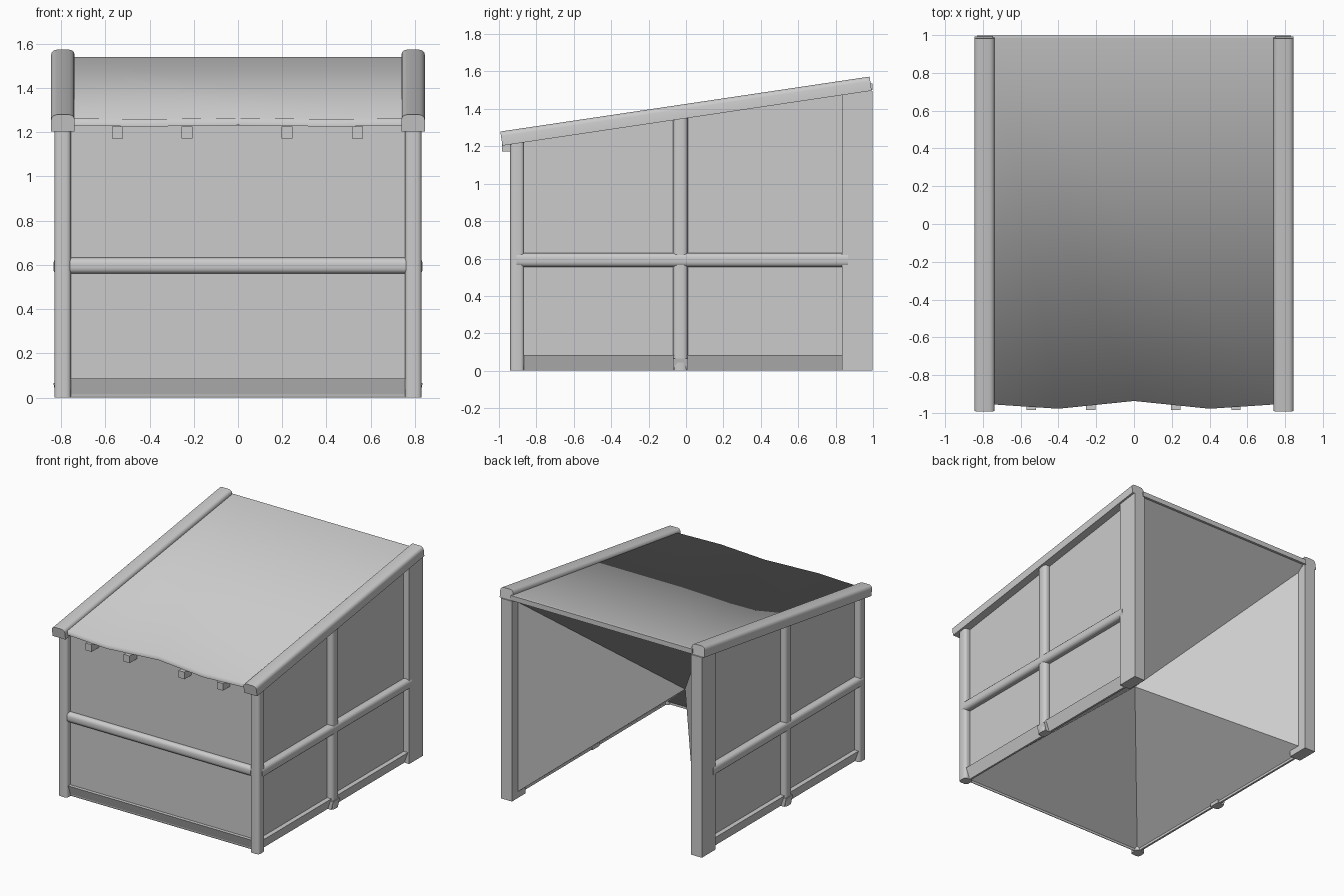
import bpy, bmesh, math
from mathutils import Matrix

if "Cube" in bpy.data.objects:
    bpy.data.objects.remove(bpy.data.objects["Cube"])

grey = bpy.data.materials.new("plain_grey")
grey.diffuse_color = (0.6, 0.6, 0.6, 1)
grey.use_nodes = True
grey.node_tree.nodes["Principled BSDF"].inputs["Base Color"].default_value = grey.diffuse_color


def finish(name, bm, smooth=None):
    me = bpy.data.meshes.new(name)
    bm.to_mesh(me)
    bm.free()
    me.materials.append(grey)
    if smooth is not None:
        me.shade_smooth()
        if smooth < 180:
            me.set_sharp_from_angle(angle=math.radians(smooth))
    ob = bpy.data.objects.new(name, me)
    bpy.context.collection.objects.link(ob)
    return ob


def box(name, x, y, z, bevel=0.0, axis=2, tilt=0.0, top_only=False, taper=None):
    """Box between limits; edges along `axis` are rounded, `taper` moves the outer foot inward."""
    lim = (x, y, z)
    size = [b - a for a, b in lim]
    mid = [(a + b) / 2 for a, b in lim]
    bm = bmesh.new()
    bmesh.ops.create_cube(bm, size=1)
    bmesh.ops.scale(bm, vec=size, verts=bm.verts)
    if taper:
        t_axis, sign, amount = taper
        for v in bm.verts:
            if v.co.z < 0 and v.co[t_axis] * sign > 0:
                v.co[t_axis] -= sign * amount
    if bevel:
        long_edges = [e for e in bm.edges
                      if abs((e.verts[0].co - e.verts[1].co)[axis]) > 1e-5
                      and (not top_only or e.verts[0].co.z > 0)]
        bmesh.ops.bevel(bm, geom=long_edges, offset=bevel, segments=3,
                        profile=0.5, affect='EDGES')
    bmesh.ops.transform(bm, matrix=Matrix.Translation(mid) @ Matrix.Rotation(tilt, 4, 'X'),
                        verts=bm.verts)
    return finish(name, bm, 40)


def span(side, a, b):
    return tuple(sorted((side * a, side * b)))


# Wall panels and the folded lining that fans from the open back and base to the centre
W, F, B = 0.785, -0.90, 0.98
P = {
    "FBL": (-W, F, 0.01), "FBR": (W, F, 0.01), "BBL": (-W, B, 0.01), "BBR": (W, B, 0.01),
    "FTL": (-W, F, 1.23), "FTR": (W, F, 1.23), "BTL": (-W, B, 1.51), "BTR": (W, B, 1.51),
    "mid": (0, 0.01, 0.66),
}


def panel(name, *faces):
    bm = bmesh.new()
    for f in faces:
        bm.faces.new([bm.verts.new(P[k]) for k in f.split()])
    finish(name, bm)


panel("front_wall", "FBL FBR FTR FTL")
panel("right_wall", "FBR BBR BTR FTR")
panel("left_wall", "BBL FBL FTL BTL")
panel("inner_lining", "BTR mid BTL", "BTL mid BBL", "BTR BBR mid",
      "BBR FBR mid", "FBR FBL mid", "FBL BBL mid")

# Posts, rails and boards on both sides
for s, n in ((1, "right"), (-1, "left")):
    box(n + "_front_post", span(s, 0.755, 0.83), (-0.94, -0.865), (0, 1.22), 0.02)
    box(n + "_middle_post", span(s, 0.765, 0.83), (-0.07, 0.01), (0, 1.36), 0.025)
    box(n + "_middle_foot", span(s, 0.765, 0.835), (-0.07, 0.01), (0, 0.065),
        taper=(0, s, 0.015))
    box(n + "_back_post", span(s, 0.74, 0.83), (0.835, 0.998), (0, 1.495))
    box(n + "_side_rail", span(s, 0.765, 0.835), (-0.905, 0.865), (0.555, 0.63), 0.025, 1)
    box(n + "_bottom_board", span(s, 0.775, 0.82), (-0.90, 0.86), (0, 0.083),
        taper=(0, s, 0.03))
    # Sloping roof edge beam, rounded on top
    box(n + "_roof_beam", span(s, 0.738, 0.845), (-0.998, 0.998), (1.35, 1.426),
        0.025, 1, math.atan2(0.293, 1.97), top_only=True)

# Front rail and board
box("front_rail", (-0.76, 0.76), (-0.935, -0.87), (0.56, 0.632), 0.025, 0)
box("front_board", (-0.76, 0.76), (-0.925, -0.89), (0, 0.085), taper=(1, -1, 0.03))

# Rafter ends below the front eave
for i, x in enumerate((-0.545, -0.23, 0.222, 0.54)):
    box("rafter_end_%d" % (i + 1), (x - 0.025, x + 0.025), (-0.985, -0.89), (1.172, 1.225))

# Roof sheet with a wavy front edge, softly shaded over its front rim
front = [(-0.75, -0.955), (-0.40, -0.978), (0, -0.937), (0.40, -0.978), (0.75, -0.955)]
back = [(0.75, 0.985), (-0.75, 0.985)]
bm = bmesh.new()
top = [bm.verts.new((x, y, 1.398 + 0.143 * y)) for x, y in front + back]
low = [bm.verts.new((x, y, 1.365 + 0.143 * y)) for x, y in front]
bm.faces.new(top)
for i in range(len(front) - 1):
    bm.faces.new((top[i], low[i], low[i + 1], top[i + 1]))
finish("roof_sheet", bm, 180)

# Lip along the back roof edge
box("back_roof_lip", (-0.75, 0.75), (0.98, 0.998), (1.50, 1.537))
